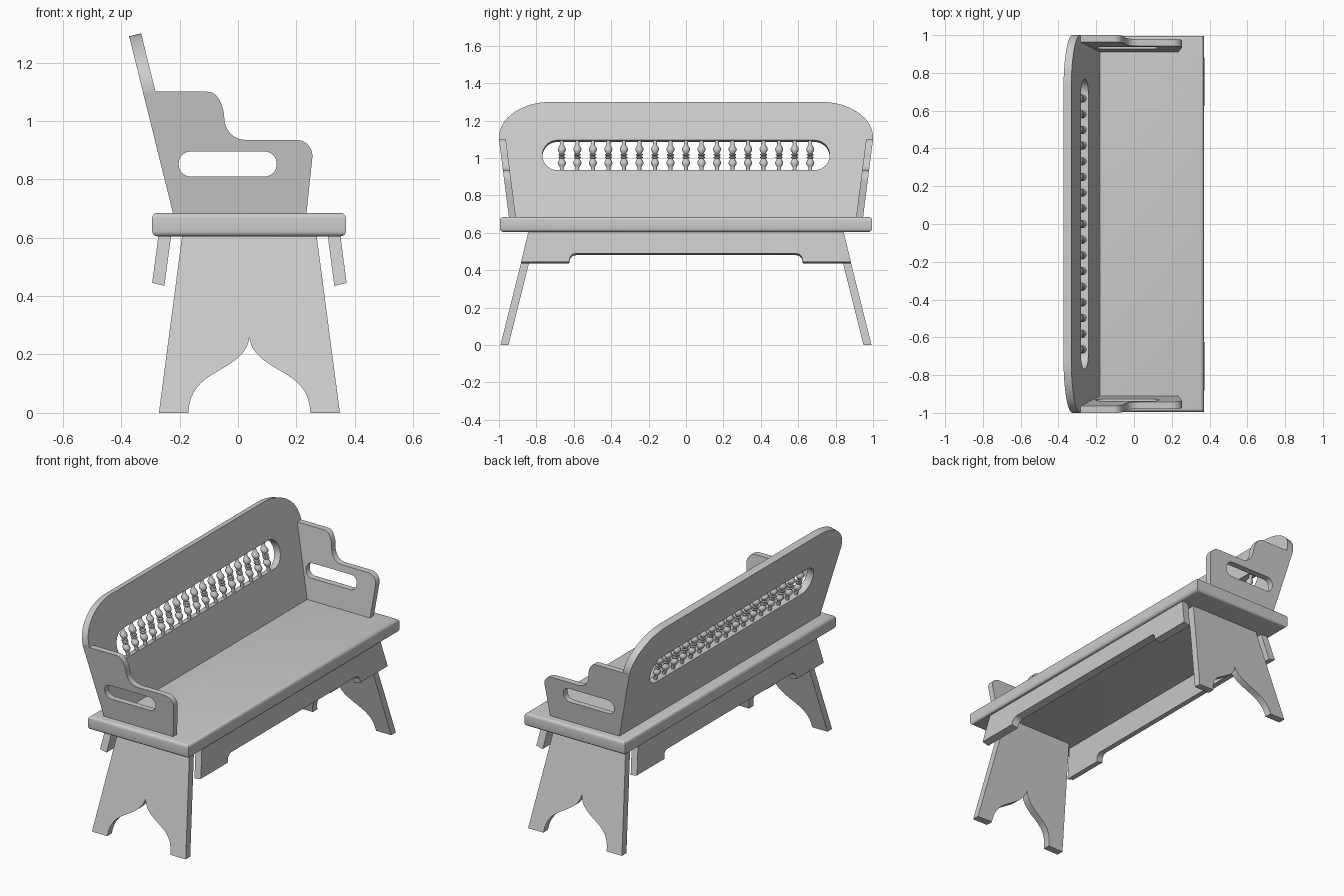
import bpy, bmesh, math

cube = bpy.data.objects.get("Cube")
if cube:
    bpy.data.objects.remove(cube, do_unlink=True)

# Single plain grey for the whole bench
grey = bpy.data.materials.new("plain grey")
grey.use_nodes = True
grey.diffuse_color = (0.6, 0.6, 0.6, 1)
grey.node_tree.nodes["Principled BSDF"].inputs["Base Color"].default_value = grey.diffuse_color


def add_object(name, mesh):
    mesh.materials.clear()
    mesh.materials.append(grey)
    obj = bpy.data.objects.new(name, mesh)
    bpy.context.collection.objects.link(obj)
    bpy.ops.object.select_all(action="DESELECT")
    obj.select_set(True)
    bpy.context.view_layer.objects.active = obj
    bpy.ops.object.shade_smooth_by_angle(angle=math.radians(35))
    return obj


def arc(cx, cy, rx, ry, start, end, steps=10):
    """Points along an elliptical arc, angles in degrees."""
    angles = [math.radians(start + (end - start) * i / steps) for i in range(steps + 1)]
    return [(cx + rx * math.cos(a), cy + ry * math.sin(a)) for a in angles]


def slot(left, right, low, high, radius):
    """Rounded rectangle outline."""
    l, r, b, t = left + radius, right - radius, low + radius, high - radius
    return (arc(r, t, radius, radius, 0, 90) + arc(l, t, radius, radius, 90, 180)
            + arc(l, b, radius, radius, 180, 270) + arc(r, b, radius, radius, 270, 360))


def bezier(p0, p1, p2, p3, steps=12):
    pts = []
    for i in range(steps + 1):
        t = i / steps
        w = ((1 - t) ** 3, 3 * t * (1 - t) ** 2, 3 * t * t * (1 - t), t ** 3)
        pts.append(tuple(sum(k * p[a] for k, p in zip(w, (p0, p1, p2, p3))) for a in (0, 1)))
    return pts


def board(name, outlines, place):
    """Fill outlines (later ones are holes), thicken, and place each point (u, v, w)."""
    curve = bpy.data.curves.new(name, "CURVE")
    curve.dimensions = "2D"
    curve.fill_mode = "BOTH"
    curve.extrude = 0.5
    for pts in outlines:
        spline = curve.splines.new("POLY")
        spline.points.add(len(pts) - 1)
        for point, (u, v) in zip(spline.points, pts):
            point.co = (u, v, 0, 1)
        spline.use_cyclic_u = True
    helper = bpy.data.objects.new(name + "_outline", curve)
    bpy.context.collection.objects.link(helper)
    bpy.context.view_layer.update()
    mesh = bpy.data.meshes.new_from_object(
        helper.evaluated_get(bpy.context.evaluated_depsgraph_get()))
    bpy.data.objects.remove(helper)
    bpy.data.curves.remove(curve)
    bm = bmesh.new()
    bm.from_mesh(mesh)
    for v in bm.verts:
        v.co = place(v.co.x, v.co.y, v.co.z + 0.5)
    bmesh.ops.remove_doubles(bm, verts=bm.verts, dist=0.0002)
    bmesh.ops.recalc_face_normals(bm, faces=bm.faces)
    bm.to_mesh(mesh)
    bm.free()
    return add_object(name, mesh)


# Seat plank with rounded horizontal edges
bm = bmesh.new()
bmesh.ops.create_cube(bm, size=1)
for v in bm.verts:
    v.co = (0.038 + v.co.x * 0.664, v.co.y * 1.99, 0.645 + v.co.z * 0.08)
rims = [e for e in bm.edges if abs(e.verts[0].co.z - e.verts[1].co.z) < 0.01]
bmesh.ops.bevel(bm, geom=rims, offset=0.018, segments=4, profile=0.5, affect="EDGES")
seat_mesh = bpy.data.meshes.new("seat")
bm.to_mesh(seat_mesh)
bm.free()
add_object("seat", seat_mesh)


# Leaning backrest with a long rounded opening
def lean(z):
    return -0.223 - 0.248 * (z - 0.685)


def place_back(u, v, w):
    return (lean(v) + 0.041 * w, u, v + 0.01 * w)


back_outline = ([(-0.943, 0.66), (0.943, 0.66)] + arc(0.72, 1.1, 0.28, 0.19, 0, 90, 16)
                + arc(-0.72, 1.1, 0.28, 0.19, 90, 180, 16))
board("backrest", [back_outline, slot(-0.768, 0.768, 0.925, 1.085, 0.0799)], place_back)

# Turned spindles across the opening
half_profile = [(0, 0.011), (0.15, 0.010), (0.19, 0.013), (0.25, 0.020), (0.30, 0.022),
                (0.35, 0.019), (0.42, 0.011), (0.44, 0.018), (0.47, 0.019), (0.49, 0.012)]
profile = half_profile + [(1 - t, r) for t, r in reversed(half_profile)]
SIDES, COUNT = 12, 17
bm = bmesh.new()
for i in range(COUNT):
    y = (i - (COUNT - 1) / 2) * 0.083
    previous = None
    for t, r in profile:
        z = 0.922 + 0.176 * t
        ring = []
        for k in range(SIDES):
            a = math.tau * k / SIDES
            ring.append(bm.verts.new((lean(z) + 0.022 + r * math.cos(a), y + r * math.sin(a), z)))
        if previous:
            for k in range(SIDES):
                n = (k + 1) % SIDES
                bm.faces.new((previous[k], previous[n], ring[n], ring[k]))
        previous = ring
bmesh.ops.recalc_face_normals(bm, faces=bm.faces)
spindle_mesh = bpy.data.meshes.new("spindles")
bm.to_mesh(spindle_mesh)
bm.free()
add_object("spindles", spindle_mesh)

# Stepped armrest boards with a hand slot
arm_outline = ([(lean(0.66), 0.66), (0.232, 0.66)]
               + arc(0.2, 0.88, 0.055, 0.055, -8, 90)
               + bezier((0.03, 0.935), (-0.02, 0.935), (-0.045, 0.97), (-0.047, 1.01))
               + bezier((-0.049, 1.03), (-0.06, 1.08), (-0.08, 1.1), (-0.105, 1.1))
               + [(lean(1.1), 1.1)])
hand_slot = slot(-0.203, 0.132, 0.81, 0.895, 0.04)

# End boards with a pointed arch between the feet
MID = 0.039
half_arch = (bezier((-0.17, 0), (-0.165, 0.12), (-0.07, 0.13), (-0.005, 0.185))
             + bezier((-0.005, 0.185), (0.022, 0.208), (0.036, 0.23), (MID, 0.26))[1:])
arch = half_arch + [(2 * MID - x, z) for x, z in reversed(half_arch[:-1])]
leg_outline = [(-0.271, 0)] + arch + [(0.349, 0), (0.269, 0.61), (-0.191, 0.61)]

for side, label in ((1, "left"), (-1, "right")):
    board(label + "_armrest", [arm_outline, hand_slot],
          lambda u, v, w: (u, side * (0.947 + 0.128 * (v - 0.685) - 0.037 * w), v))
    board(label + "_leg", [leg_outline],
          lambda u, v, w: (u, side * (0.992 - 0.25 * v - 0.043 * w), v))

# Splayed aprons, flush with the outside of the legs
half_apron = ([(0.84, 0.61), (0.882, 0.44), (0.625, 0.44), (0.622, 0.453)]
              + arc(0.588, 0.453, 0.034, 0.032, 0, 90, 8))
apron_outline = half_apron + [(-y, z) for y, z in reversed(half_apron)]
for side, label in ((1, "front"), (-1, "back")):
    board(label + "_apron", [apron_outline],
          lambda u, v, w: (MID + side * (0.291 - 0.132 * (v - 0.44) + 0.042 * w),
                           u, v + 0.005 * (1 - 2 * w) * -1))
